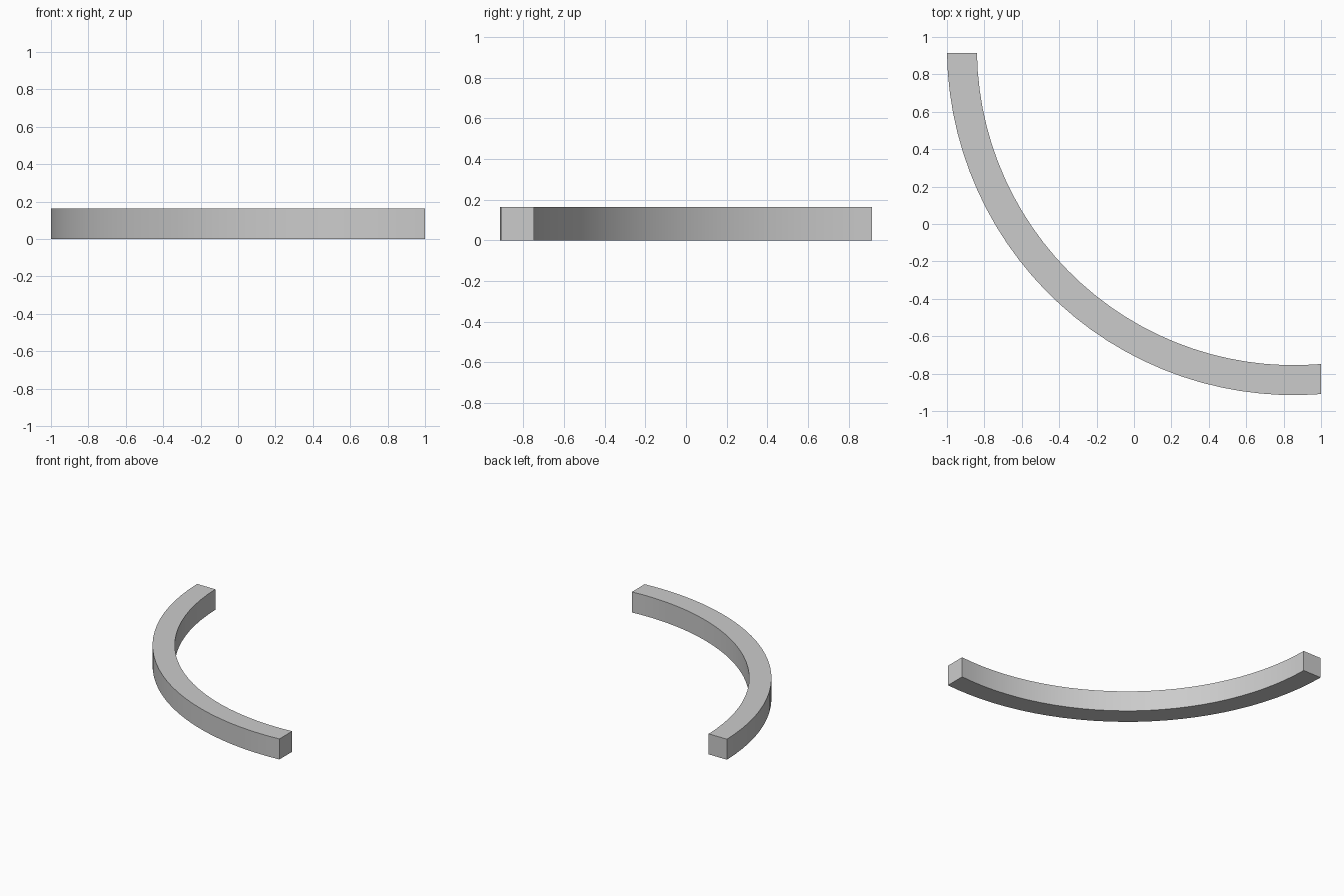
import bpy, bmesh, math

if "Cube" in bpy.data.objects:
    bpy.data.objects.remove(bpy.data.objects["Cube"])

# Arc layout: concentric circles, trimmed by the planes y = Y_END and x = X_END
CX, CY = 0.855, 0.94
R_OUT, R_IN = 1.855, 1.695
Y_END, X_END = 0.915, 1.0
HEIGHT, SEGS = 0.163, 28


def arc(r):
    a0 = math.pi + math.asin((CY - Y_END) / r)
    a1 = 1.5 * math.pi + math.asin((X_END - CX) / r)
    angles = [a0 + (a1 - a0) * i / SEGS for i in range(SEGS + 1)]
    return [(CX + r * math.cos(a), CY + r * math.sin(a)) for a in angles]


# Square-section curved rail
bm = bmesh.new()
rings = []
for (ox, oy), (ix, iy) in zip(arc(R_OUT), arc(R_IN)):
    section = [(ox, oy, 0), (ix, iy, 0), (ix, iy, HEIGHT), (ox, oy, HEIGHT)]
    rings.append([bm.verts.new(p) for p in section])
for a, b in zip(rings, rings[1:]):
    for k in range(4):
        n = (k + 1) % 4
        bm.faces.new((a[k], a[n], b[n], b[k]))
bm.faces.new(rings[0])
bm.faces.new(rings[-1])
bmesh.ops.recalc_face_normals(bm, faces=bm.faces)

mesh = bpy.data.meshes.new("curved_rail")
bm.to_mesh(mesh)
bm.free()
rail = bpy.data.objects.new("curved_rail", mesh)
bpy.context.collection.objects.link(rail)

# Smooth along the curve, sharp at the corners
bpy.context.view_layer.objects.active = rail
rail.select_set(True)
bpy.ops.object.shade_smooth_by_angle(angle=math.radians(30))
